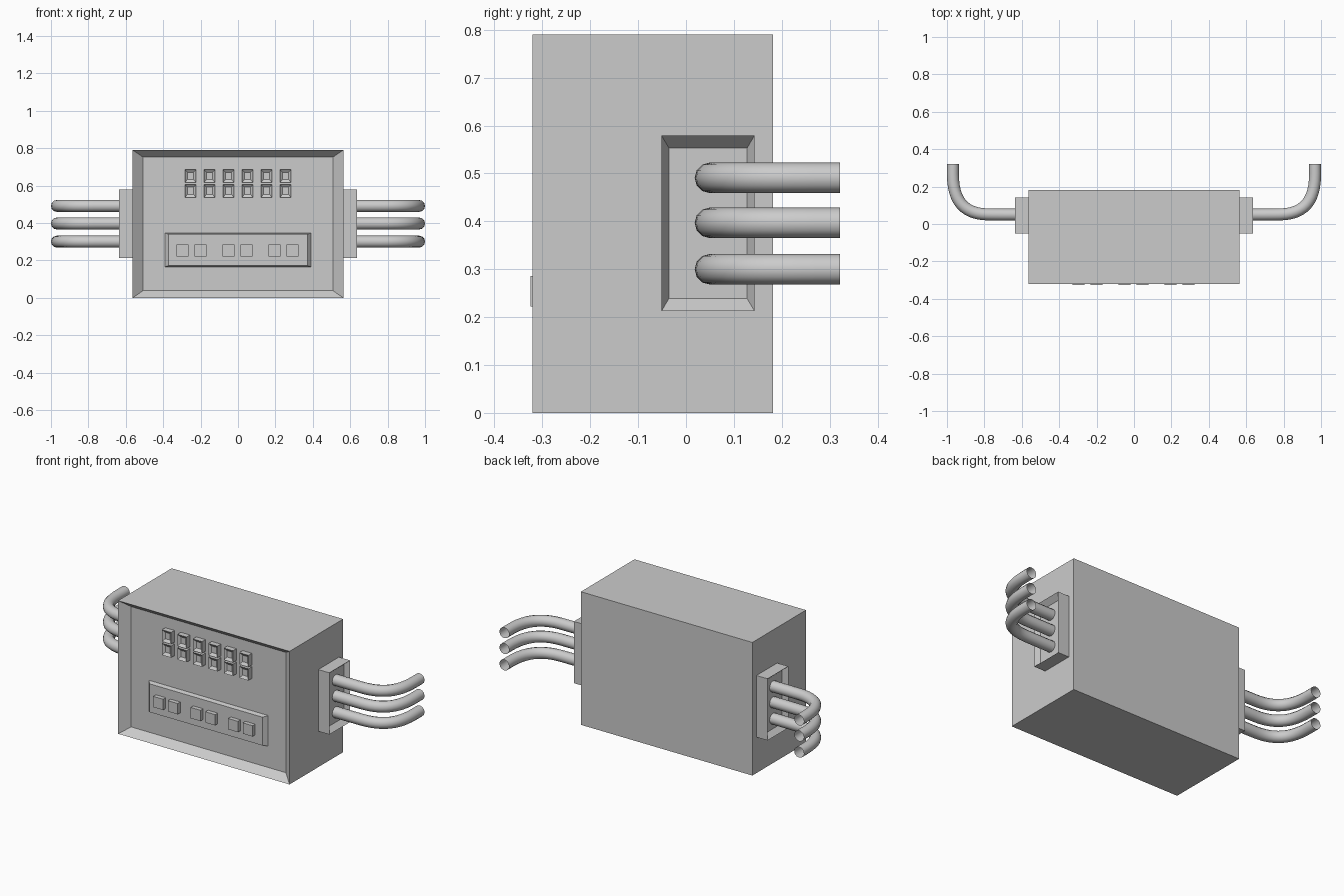
import bpy, bmesh
from mathutils import Vector, Matrix

if "Cube" in bpy.data.objects:
    bpy.data.objects.remove(bpy.data.objects["Cube"])


def finish(bm, name, mirror=False):
    bmesh.ops.recalc_face_normals(bm, faces=bm.faces[:])
    mesh = bpy.data.meshes.new(name)
    bm.to_mesh(mesh)
    bm.free()
    ob = bpy.data.objects.new(name, mesh)
    bpy.context.collection.objects.link(ob)
    if mirror:
        ob.modifiers.new("mirror", 'MIRROR')
    return ob


def add_box(bm, lo, hi):
    lo, hi = Vector(lo), Vector(hi)
    mat = Matrix.Translation((lo + hi) / 2) @ Matrix.Diagonal((*(hi - lo), 1))
    return bmesh.ops.create_cube(bm, size=1, matrix=mat)['verts']


def side_face(verts, direction):
    faces = {f for v in verts for f in v.link_faces}
    return max(faces, key=lambda f: f.calc_center_median().dot(Vector(direction)))


def recess(bm, face, margin, move):
    """Inset a rectangular face by per-axis margins, then push it along move."""
    c = face.calc_center_median()
    half = [max(abs(v.co[i] - c[i]) for v in face.verts) for i in range(3)]
    bmesh.ops.inset_region(bm, faces=[face], thickness=0.004)
    for v in face.verts:
        for i in range(3):
            if half[i] > 1e-5:
                s = 1 if v.co[i] > c[i] else -1
                v.co[i] = c[i] + s * (half[i] - margin[i])
        v.co += Vector(move)


FRONT = (0, -1, 0)
PANEL_Y = -0.276

# Housing with a recessed front panel
bm = bmesh.new()
v = add_box(bm, (-0.563, -0.321, 0), (0.563, 0.182, 0.79))
recess(bm, side_face(v, FRONT), (0.055, 0, 0.038), (0, -0.321 * -1 + PANEL_Y, 0))
finish(bm, "housing")

# Raised button strip with sloped edges
bm = bmesh.new()
v = add_box(bm, (-0.40, -0.30, 0.163), (0.40, PANEL_Y + 0.01, 0.349))
for p in side_face(v, FRONT).verts:
    p.co.x *= 0.928
    p.co.z += 0.009 if p.co.z < 0.25 else -0.009
finish(bm, "button_strip")

# Three pairs of square push buttons
bm = bmesh.new()
for pair in (-0.249, -0.003, 0.243):
    for dx in (-0.048, 0.048):
        x = pair + dx
        add_box(bm, (x - 0.032, -0.325, 0.222), (x + 0.032, -0.295, 0.286))
finish(bm, "push_buttons")

# Two rows of six small hollow indicator sockets
bm = bmesh.new()
for col in range(6):
    for z in (0.572, 0.652):
        x = -0.254 + col * 0.1016
        v = add_box(bm, (x - 0.030, -0.308, z - 0.035), (x + 0.030, PANEL_Y + 0.01, z + 0.035))
        recess(bm, side_face(v, FRONT), (0.014, 0, 0.016), (0, 0.012, 0))
finish(bm, "indicator_sockets")

# Cable ports on both sides
bm = bmesh.new()
v = add_box(bm, (0.55, -0.051, 0.213), (0.636, 0.143, 0.579))
recess(bm, side_face(v, (1, 0, 0)), (0, 0.0155, 0.026), (-0.03, 0, 0))
finish(bm, "cable_ports", mirror=True)

# Three bent open-ended cables per side
for side, name in ((1, "right_cables"), (-1, "left_cables")):
    cu = bpy.data.curves.new(name, 'CURVE')
    cu.dimensions = '3D'
    cu.bevel_depth = 0.032
    cu.bevel_resolution = 4
    cu.resolution_u = 12
    # point, incoming handle, outgoing handle (x, y)
    path = [((0.595, 0.05), (0.58, 0.05), (0.65, 0.05)),
            ((0.78, 0.051), (0.72, 0.05), (0.91, 0.053)),
            ((0.968, 0.265), (0.968, 0.125), (0.968, 0.285)),
            ((0.968, 0.322), (0.968, 0.305), (0.968, 0.33))]
    for z in (0.30, 0.397, 0.491):
        sp = cu.splines.new('BEZIER')
        sp.bezier_points.add(len(path) - 1)
        for bp, (co, hl, hr) in zip(sp.bezier_points, path):
            bp.handle_left_type = bp.handle_right_type = 'FREE'
            bp.co = (side * co[0], co[1], z)
            bp.handle_left = (side * hl[0], hl[1], z)
            bp.handle_right = (side * hr[0], hr[1], z)
    bpy.context.collection.objects.link(bpy.data.objects.new(name, cu))
